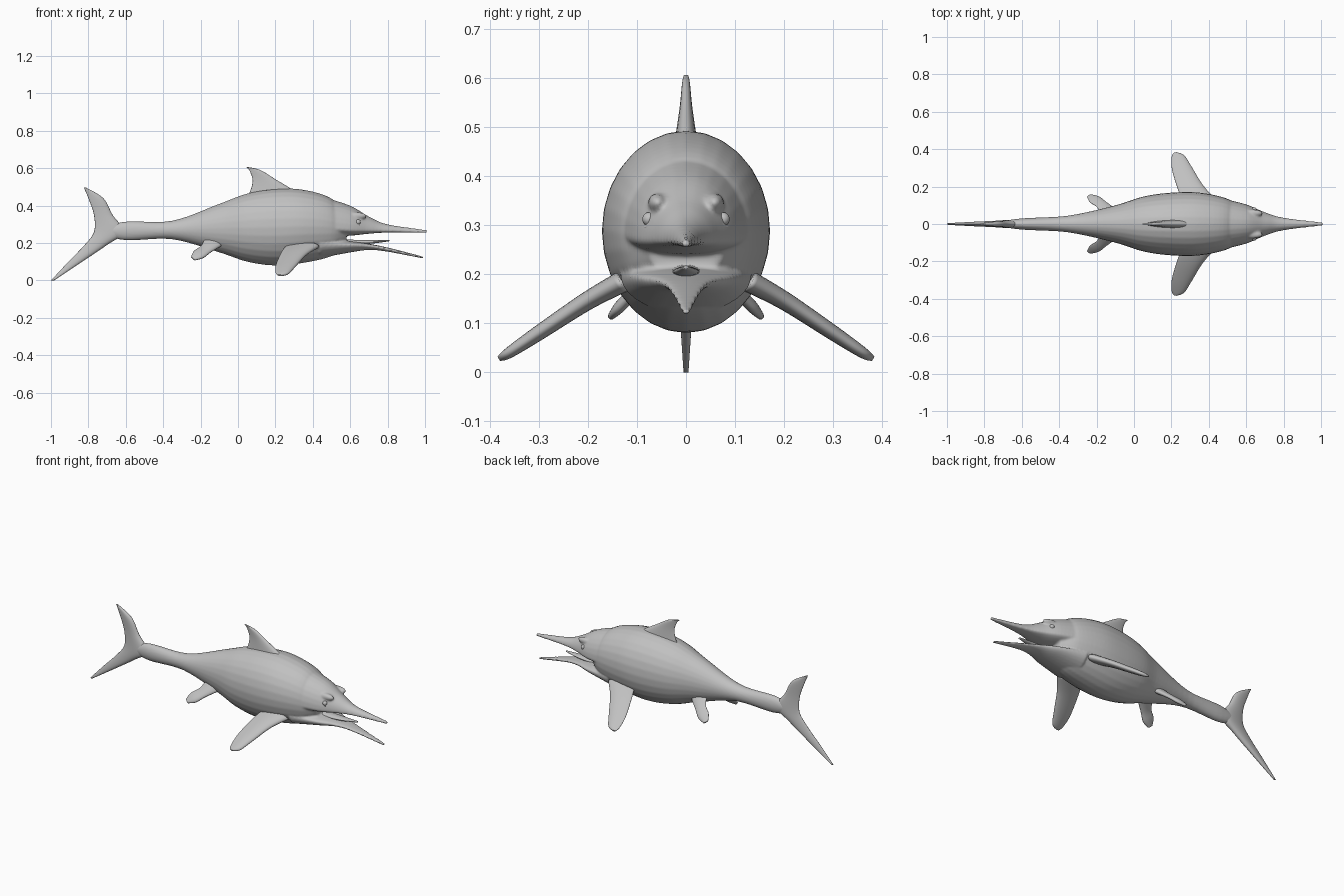
import bpy, bmesh, math
from mathutils import Matrix, Vector

cube = bpy.data.objects.get("Cube")
if cube:
    bpy.data.objects.remove(cube, do_unlink=True)

skin = bpy.data.materials.new("grey skin")
skin.use_nodes = True
grey = (0.53, 0.53, 0.53, 1)
skin.diffuse_color = grey
skin.node_tree.nodes["Principled BSDF"].inputs["Base Color"].default_value = grey


def smooth_path(stations, steps=6):
    """Pass a smooth curve through a few stations of any dimension."""
    keys = [Vector(station) for station in stations]
    keys = [keys[0]] + keys + [keys[-1]]
    path = []
    for before, start, end, after in zip(keys, keys[1:], keys[2:], keys[3:]):
        leave, arrive = (end - before) / 2, (after - start) / 2
        for step in range(steps):
            t = step / steps
            ease = t * t * (3 - 2 * t)
            path.append(start.lerp(end, ease) + leave * t * (1 - t) ** 2
                        - arrive * t * t * (1 - t))
    return path + [keys[-1]]


def circle(count=28):
    """Cosine and sine pairs around a unit circle."""
    for index in range(count):
        angle = math.tau * index / count
        yield math.cos(angle), math.sin(angle)


def add_loft(bm, rings):
    """Bridge closed rings of points and cap both ends."""
    loops = [[bm.verts.new(point) for point in ring] for ring in rings]
    for near, far in zip(loops, loops[1:]):
        for i in range(len(near)):
            bm.faces.new((near[i - 1], near[i], far[i], far[i - 1]))
    bm.faces.new(loops[0])
    bm.faces.new(loops[-1])


def finish(bm, name):
    """Turn the mesh into a smooth, skin-coloured object."""
    bmesh.ops.recalc_face_normals(bm, faces=bm.faces)
    for face in bm.faces:
        face.smooth = True
    mesh = bpy.data.meshes.new(name)
    bm.to_mesh(mesh)
    bm.free()
    mesh.materials.append(skin)
    part = bpy.data.objects.new(name, mesh)
    bpy.context.collection.objects.link(part)
    return part


def add_barrel(bm, stations, widest):
    """Stations hold x, top, bottom, half width; widest is a share of the height."""
    rings = []
    for x, top, bottom, width in smooth_path(stations):
        middle = bottom + (top - bottom) * widest
        rings.append([(x, width * across,
                       middle + up * (top - middle if up > 0 else middle - bottom))
                      for across, up in circle()])
    add_loft(bm, rings)


def build_fin(name, stations, chord, normal, fatness):
    """Stations hold the centre and half chord; the leading edge is blunt."""
    chord, normal = Vector(chord).normalized(), Vector(normal).normalized()
    rings = []
    for x, y, z, half in smooth_path(stations):
        thick = half * fatness + 0.003
        rings.append([Vector((x, y, z)) + chord * half * along
                      + normal * thick * side * (1 + along / 3)
                      for along, side in circle()])
    bm = bmesh.new()
    add_loft(bm, rings)
    return finish(bm, name)


# Trunk, from the tail stalk to the back of the mouth
bm = bmesh.new()
add_barrel(bm, [(-0.74, 0.28, 0.25, 0.01), (-0.6, 0.315, 0.215, 0.03),
                (-0.35, 0.32, 0.22, 0.045), (-0.1, 0.41, 0.15, 0.1),
                (0.05, 0.465, 0.1, 0.147), (0.2, 0.49, 0.08, 0.168),
                (0.35, 0.485, 0.094, 0.168), (0.5, 0.438, 0.13, 0.135),
                (0.58, 0.34, 0.19, 0.08)], 0.5)
# Upper head and long snout with a flat palate
add_barrel(bm, [(0.46, 0.445, 0.24, 0.14), (0.6, 0.4, 0.24, 0.105),
                (0.7, 0.342, 0.25, 0.063), (0.8, 0.3, 0.256, 0.034),
                (1.01, 0.27, 0.255, 0.008)], 0.2)
# Lower jaw with a flat upper face
add_barrel(bm, [(0.44, 0.23, 0.12, 0.135), (0.6, 0.21, 0.15, 0.097),
                (0.7, 0.196, 0.163, 0.058), (0.8, 0.176, 0.154, 0.034),
                (0.99, 0.128, 0.117, 0.01)], 0.7)
# Brow ridges
for side in (1, -1):
    bmesh.ops.create_uvsphere(
        bm, u_segments=20, v_segments=12, radius=0.02,
        matrix=Matrix.Translation((0.63, side * 0.058, 0.345)) @ Matrix.Diagonal((3, 1, 1, 1)))
body = finish(bm, "body")
merge = body.modifiers.new("merge", 'REMESH')
merge.mode = 'VOXEL'
merge.voxel_size = 0.006
merge.use_smooth_shade = True
soften = body.modifiers.new("soften", 'SMOOTH')
soften.iterations = 5

# Tongue
bm = bmesh.new()
add_barrel(bm, [(0.54, 0.22, 0.19, 0.03), (0.7, 0.216, 0.196, 0.024),
                (0.81, 0.217, 0.21, 0.006)], 0.5)
finish(bm, "tongue")

# Upright fins on the centre line
build_fin("dorsal_fin", [(0.2, 0, 0.43, 0.16), (0.18, 0, 0.485, 0.112),
                         (0.14, 0, 0.54, 0.062), (0.09, 0, 0.59, 0.03),
                         (0.05, 0, 0.606, 0.006)], (1, 0, 0), (0, 1, 0), 0.15)
build_fin("tail_fin", [(-0.82, 0, 0.498, 0.005), (-0.76, 0, 0.44, 0.04),
                       (-0.72, 0, 0.35, 0.05), (-0.69, 0, 0.26, 0.08),
                       (-0.76, 0, 0.19, 0.06), (-0.87, 0, 0.1, 0.037),
                       (-0.992, 0, 0, 0.008)], (1, 0, 0), (0, 1, 0), 0.22)

for side, label in ((1, "left"), (-1, "right")):
    # Front flippers sweep out, back and down
    build_fin(label + "_front_flipper",
              [(0.35, side * 0.12, 0.19, 0.085), (0.3, side * 0.2, 0.146, 0.068),
               (0.255, side * 0.3, 0.08, 0.053), (0.235, side * 0.36, 0.04, 0.035),
               (0.22, side * 0.38, 0.028, 0.01)],
              (1, side * 0.15, -0.1), (0, side * 0.55, 0.83), 0.22)
    # Small rear flippers
    build_fin(label + "_rear_flipper",
              [(-0.13, side * 0.05, 0.215, 0.055), (-0.17, side * 0.1, 0.17, 0.034),
               (-0.21, side * 0.13, 0.14, 0.034), (-0.24, side * 0.15, 0.117, 0.015)],
              (0.74, side * 0.4, -0.54), (0, side * 0.8, 0.6), 0.25)
    # Eyeball inside a ring-shaped lid
    bm = bmesh.new()
    bmesh.ops.create_uvsphere(bm, u_segments=20, v_segments=12, radius=0.014)
    eye = finish(bm, label + "_eye")
    eye.location = (0.642, side * 0.075, 0.312)
    bpy.ops.mesh.primitive_torus_add(major_radius=0.018, minor_radius=0.004,
                                     major_segments=28, minor_segments=8)
    lid = bpy.context.object
    lid.name = label + "_eyelid"
    lid.location = eye.location
    lid.rotation_euler = Vector((0.45, side, 0.4)).to_track_quat('Z', 'Y').to_euler()
    lid.data.materials.append(skin)
    bpy.ops.object.shade_smooth()
